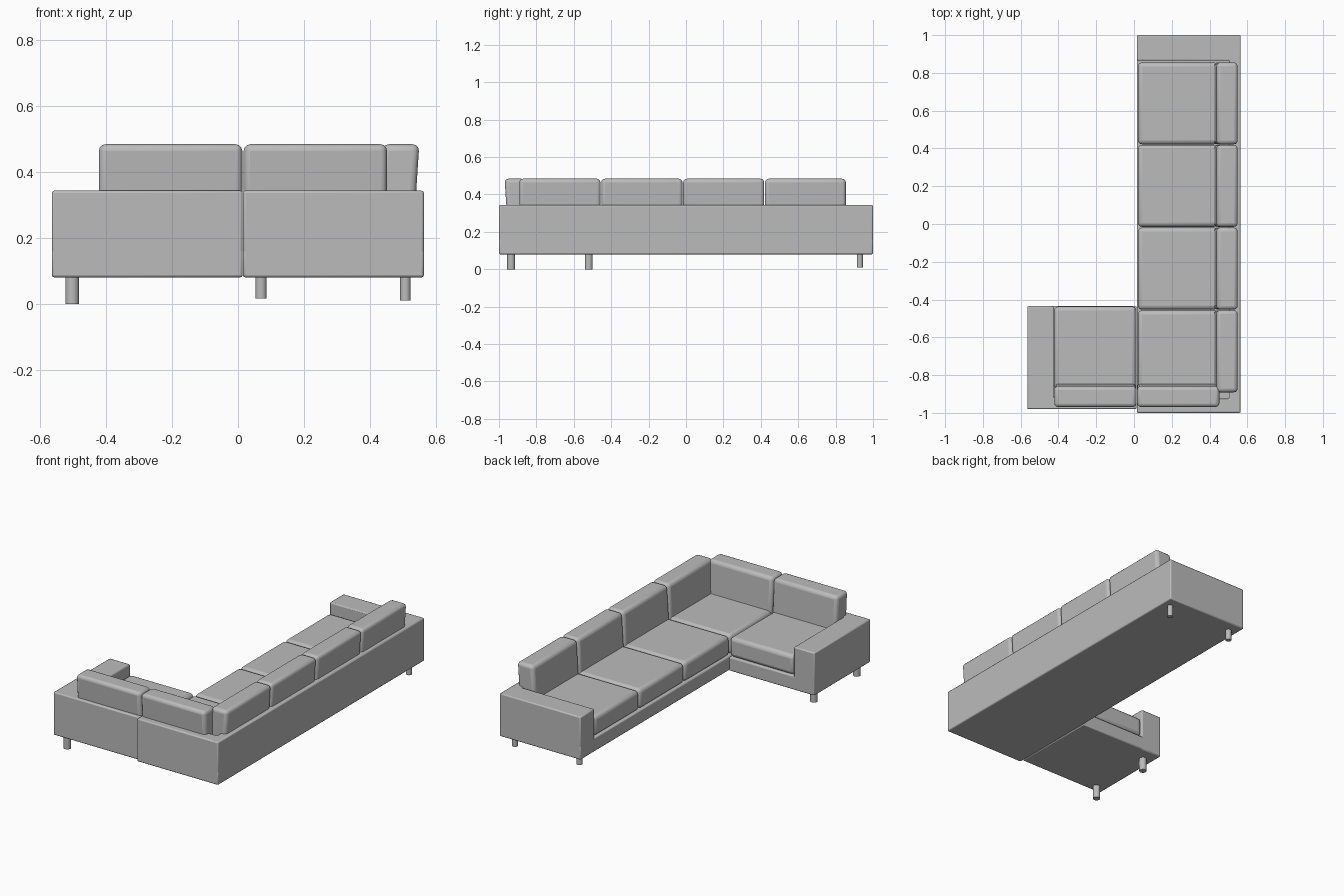
import bpy, bmesh, math

if "Cube" in bpy.data.objects:
    bpy.data.objects.remove(bpy.data.objects["Cube"])

fabric = bpy.data.materials.new("grey fabric")
fabric.diffuse_color = (0.5, 0.5, 0.5, 1)
fabric.use_nodes = True
fabric.node_tree.nodes["Principled BSDF"].inputs["Base Color"].default_value = fabric.diffuse_color


def finish(name, bm, bevel=0.0, segments=2):
    me = bpy.data.meshes.new(name)
    bm.to_mesh(me)
    bm.free()
    ob = bpy.data.objects.new(name, me)
    bpy.context.collection.objects.link(ob)
    me.materials.append(fabric)
    if bevel:
        mod = ob.modifiers.new("rounded edges", 'BEVEL')
        mod.width, mod.segments = bevel, segments
    bpy.ops.object.select_all(action='DESELECT')
    ob.select_set(True)
    bpy.context.view_layer.objects.active = ob
    bpy.ops.object.shade_smooth_by_angle(angle=math.radians(40))
    return ob


def box(name, x, y, z, bevel, segments=2, lean=(0, 0)):
    """Rounded box from ranges; lean shifts the top sideways."""
    bm = bmesh.new()
    bmesh.ops.create_cube(bm, size=1)
    for v in bm.verts:
        top = v.co.z + 0.5
        v.co = [a + (b - a) * (c + 0.5) for (a, b), c in zip((x, y, z), v.co)]
        v.co.x += lean[0] * top
        v.co.y += lean[1] * top
    return finish(name, bm, bevel, segments)


def frame(name, outline, z):
    """Extruded plan outline (counter-clockwise)."""
    bm = bmesh.new()
    face = bm.faces.new([bm.verts.new((px, py, z[0])) for px, py in outline])
    ext = bmesh.ops.extrude_face_region(bm, geom=[face])
    for v in ext["geom"]:
        if isinstance(v, bmesh.types.BMVert):
            v.co.z = z[1]
    bmesh.ops.recalc_face_normals(bm, faces=bm.faces)
    return finish(name, bm, 0.007)


BOTTOM, RAIL, TOP = 0.08, 0.165, 0.343
SEAT, BACK = 0.285, 0.484

# Base platforms
box("long_base", (0.015, 0.564), (-1, 1), (BOTTOM, RAIL), 0.007)
box("short_base", (-0.565, 0.014), (-0.98, -0.435), (BOTTOM, RAIL), 0.007)

# Low walls: back panel and arm rest of each section
frame("long_back_and_arm", [(0.015, -1), (0.564, -1), (0.564, 1), (0.015, 1),
      (0.015, 0.865), (0.505, 0.865), (0.505, -0.925), (0.015, -0.925)], (BOTTOM, TOP))
frame("short_back_and_arm", [(-0.565, -0.98), (0.014, -0.98), (0.014, -0.92),
      (-0.425, -0.92), (-0.425, -0.435), (-0.565, -0.435)], (BOTTOM, TOP))

# Cushions of the long section
splits = [-0.893, -0.455, -0.017, 0.42, 0.857]
for i, (a, b) in enumerate(zip(splits, splits[1:])):
    box(f"long_seat_cushion_{i}", (0.02, 0.445), (a + 0.002, b - 0.002),
        (RAIL, SEAT), 0.022, 3)
    box(f"long_back_cushion_{i}", (0.418, 0.53), (a + 0.002, b - 0.002),
        (RAIL + 0.01, BACK), 0.02, 3, lean=(0.02, 0))

# Cushions of the short section and the corner
box("short_seat_cushion", (-0.423, 0.012), (-0.885, -0.437), (RAIL, SEAT), 0.022, 3)
for i, x0 in enumerate((-0.422, 0.017)):
    box(f"short_back_cushion_{i}", (x0, x0 + 0.435), (-0.95, -0.84),
        (RAIL + 0.01, BACK), 0.02, 3, lean=(0, -0.02))

# Round legs
for i, (x, y, r, z0) in enumerate([(-0.503, -0.935, 0.021, 0), (-0.503, -0.52, 0.021, 0),
                                   (0.508, 0.93, 0.016, 0.01), (0.07, 0.93, 0.017, 0.016)]):
    bm = bmesh.new()
    bmesh.ops.create_cone(bm, cap_ends=True, segments=24, radius1=r, radius2=r,
                          depth=BOTTOM + 0.01 - z0)
    bmesh.ops.translate(bm, verts=bm.verts, vec=(x, y, (BOTTOM + 0.01 + z0) / 2))
    finish(f"leg_{i}", bm)
